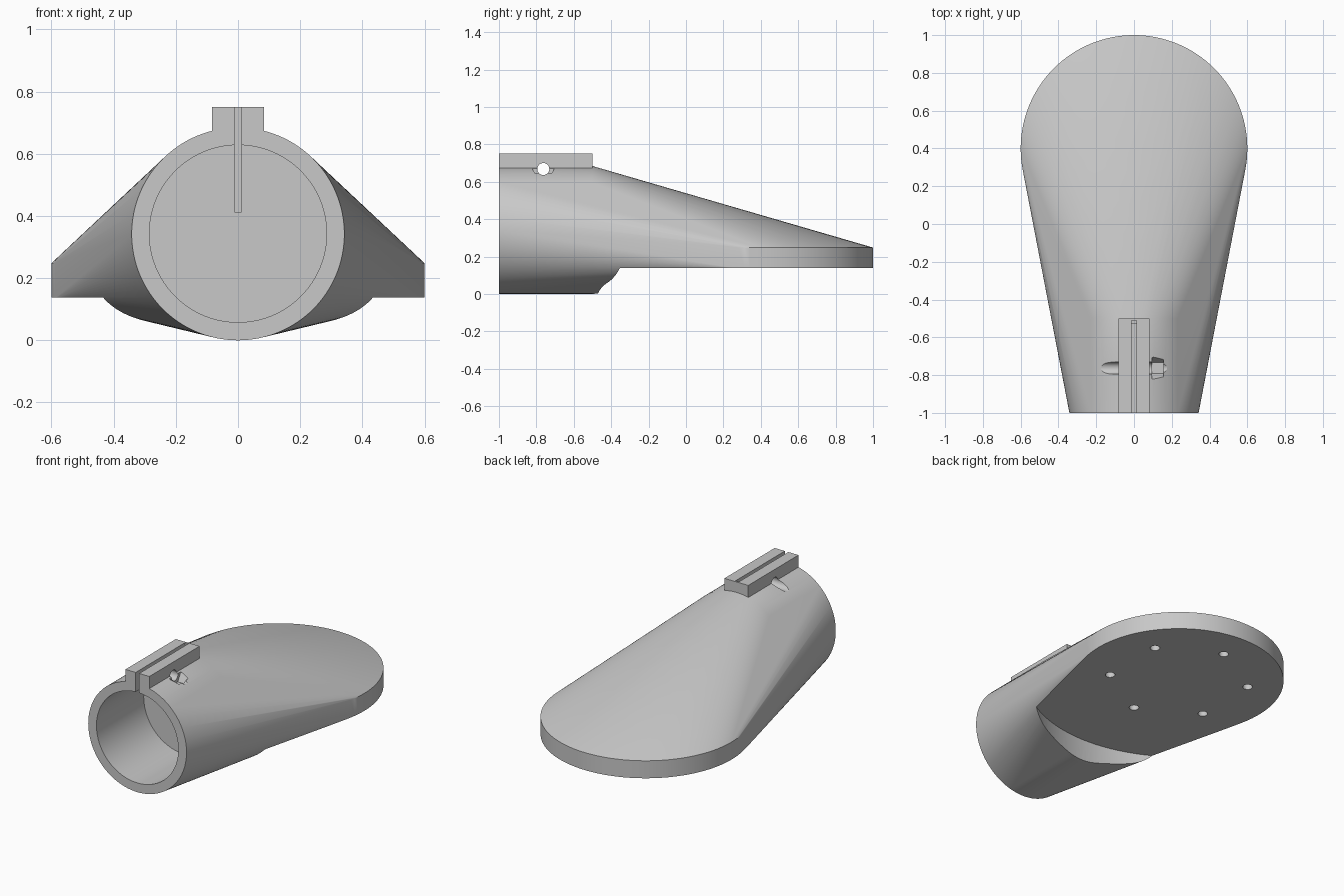
import bpy, bmesh, math
from mathutils import Matrix, Vector

if "Cube" in bpy.data.objects:
    bpy.data.objects.remove(bpy.data.objects["Cube"], do_unlink=True)

TUBE_R, TUBE_Z = 0.342, 0.342      # outer radius and axis height of the socket
DISC_R, DISC_Y = 0.6, 0.4          # rounded foot plate
BASE_Z, RIM_Z = 0.138, 0.248
CLAMP_BACK = -0.5
SCREW_Y, SCREW_Z = -0.763, 0.668

grey = bpy.data.materials.new("Plain grey")
grey.use_nodes = True
colour = (0.58, 0.58, 0.58, 1)
grey.diffuse_color = colour
grey.node_tree.nodes["Principled BSDF"].inputs["Base Color"].default_value = colour


def add_object(name, bm):
    mesh = bpy.data.meshes.new(name)
    bm.to_mesh(mesh)
    bm.free()
    mesh.materials.append(grey)
    obj = bpy.data.objects.new(name, mesh)
    bpy.context.collection.objects.link(obj)
    return obj


def add_cylinder(bm, start, end, radius, segments=96):
    a, b = Vector(start), Vector(end)
    axis = b - a
    if abs(axis.x) > 0:
        turn = Matrix.Rotation(math.pi / 2, 4, 'Y')
    elif abs(axis.y) > 0:
        turn = Matrix.Rotation(math.pi / 2, 4, 'X')
    else:
        turn = Matrix()
    bmesh.ops.create_cone(bm, cap_ends=True, segments=segments, radius1=radius,
                          radius2=radius, depth=axis.length,
                          matrix=Matrix.Translation((a + b) / 2) @ turn)


def cylinder(name, start, end, radius, segments=96):
    bm = bmesh.new()
    add_cylinder(bm, start, end, radius, segments)
    return add_object(name, bm)


def box(name, low, high):
    low, high = Vector(low), Vector(high)
    bm = bmesh.new()
    bmesh.ops.create_cube(bm, size=1, matrix=Matrix.Translation((low + high) / 2)
                          @ Matrix.Diagonal((*(high - low), 1)))
    return add_object(name, bm)


def combine(target, tool, operation):
    mod = target.modifiers.new(tool.name, 'BOOLEAN')
    mod.operation, mod.solver, mod.object = operation, 'EXACT', tool
    bpy.context.view_layer.objects.active = target
    bpy.ops.object.modifier_apply(modifier=mod.name)
    bpy.data.objects.remove(tool, do_unlink=True)


# Body: convex skin stretched over the socket tube and the foot plate
bm = bmesh.new()
add_cylinder(bm, (0, -1, TUBE_Z), (0, CLAMP_BACK, TUBE_Z), TUBE_R, 128)
add_cylinder(bm, (0, DISC_Y, BASE_Z - 0.003), (0, DISC_Y, RIM_Z), DISC_R, 128)
bmesh.ops.delete(bm, geom=bm.faces[:], context='FACES_ONLY')
bmesh.ops.delete(bm, geom=bm.edges[:], context='EDGES_FACES')
hull = bmesh.ops.convex_hull(bm, input=bm.verts[:])
spare = {g for g in hull["geom_interior"] + hull["geom_unused"]
         if isinstance(g, bmesh.types.BMVert)}
bmesh.ops.delete(bm, geom=list(spare), context='VERTS')
bmesh.ops.dissolve_limit(bm, angle_limit=0.002, verts=bm.verts[:], edges=bm.edges[:])
bmesh.ops.recalc_face_normals(bm, faces=bm.faces[:])
body = add_object("socket_foot", bm)

# Clamp block on top of the tube
combine(body, box("clamp_block", (-0.083, -1, 0.5), (0.083, CLAMP_BACK, 0.75)), 'UNION')

# Flat underside with a round shoulder
combine(body, cylinder("underside_cut", (0, DISC_Y, -0.3), (0, DISC_Y, BASE_Z), 0.87, 160),
        'DIFFERENCE')

# Socket bore and clamp slit
combine(body, cylinder("bore", (0, -1.1, TUBE_Z + 0.001), (0, -0.53, TUBE_Z + 0.001), 0.285),
        'DIFFERENCE')
combine(body, box("slit", (-0.012, -1.1, 0.412), (0.012, -0.51, 0.9)), 'DIFFERENCE')

# Clamp screw hole and hexagonal nut pocket
combine(body, cylinder("screw_hole", (-0.5, SCREW_Y, SCREW_Z), (0.5, SCREW_Y, SCREW_Z),
                       0.032, 32), 'DIFFERENCE')
combine(body, cylinder("nut_pocket", (0.095, SCREW_Y, SCREW_Z), (0.155, SCREW_Y, SCREW_Z),
                       0.058, 6), 'DIFFERENCE')

# Ring of blind mounting holes in the base
for i in range(6):
    angle = math.radians(30 + 60 * i)
    x, y = 0.4 * math.cos(angle), DISC_Y + 0.4 * math.sin(angle)
    combine(body, cylinder("mount_hole", (x, y, 0), (x, y, BASE_Z + 0.1), 0.028, 24),
            'DIFFERENCE')

# Smooth curved skin, crisp edges
bpy.ops.object.select_all(action='DESELECT')
body.select_set(True)
bpy.context.view_layer.objects.active = body
bpy.ops.object.shade_smooth_by_angle(angle=math.radians(25))
